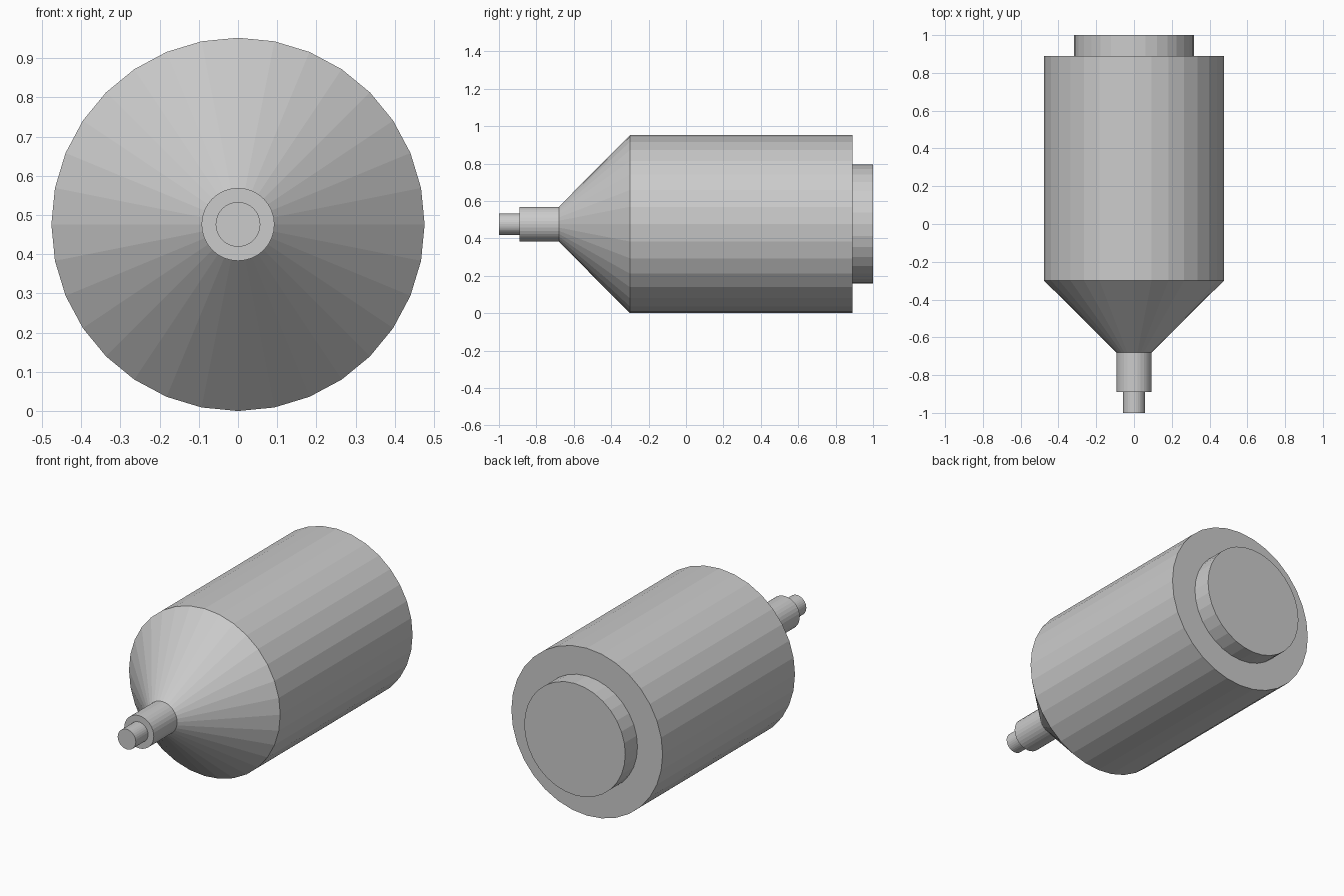
import bpy, bmesh
from math import tau, sin, cos

if "Cube" in bpy.data.objects:
    bpy.data.objects.remove(bpy.data.objects["Cube"])

SIDES = 32
R = 0.476          # body radius, also the height of the axis


def turned(name, profile):
    """Closed flat-shaded solid turned around the y axis from (y, radius) points."""
    bm = bmesh.new()
    rings = []
    for y, r in profile:
        rings.append([bm.verts.new((r * cos(tau * i / SIDES), y, r * sin(tau * i / SIDES)))
                      for i in range(SIDES)])
    for a, b in zip(rings, rings[1:]):
        for i in range(SIDES):
            j = (i + 1) % SIDES
            bm.faces.new((a[i], a[j], b[j], b[i]))
    bm.faces.new(rings[0])
    bm.faces.new(rings[-1])
    bmesh.ops.recalc_face_normals(bm, faces=bm.faces)
    mesh = bpy.data.meshes.new(name)
    bm.to_mesh(mesh)
    bm.free()
    obj = bpy.data.objects.new(name, mesh)
    obj.location.z = R
    bpy.context.collection.objects.link(obj)
    return obj


# Main drum with its 45 degree conical nose
turned("body", [(-0.68, 0.093), (-0.30, R), (0.89, R)])
# Stepped nozzle at the front
turned("nozzle", [(-1.0, 0.057), (-0.89, 0.057), (-0.89, 0.093), (-0.68, 0.093)])
# Raised disc at the back
turned("rear_cap", [(0.89, 0.318), (1.0, 0.318)])
